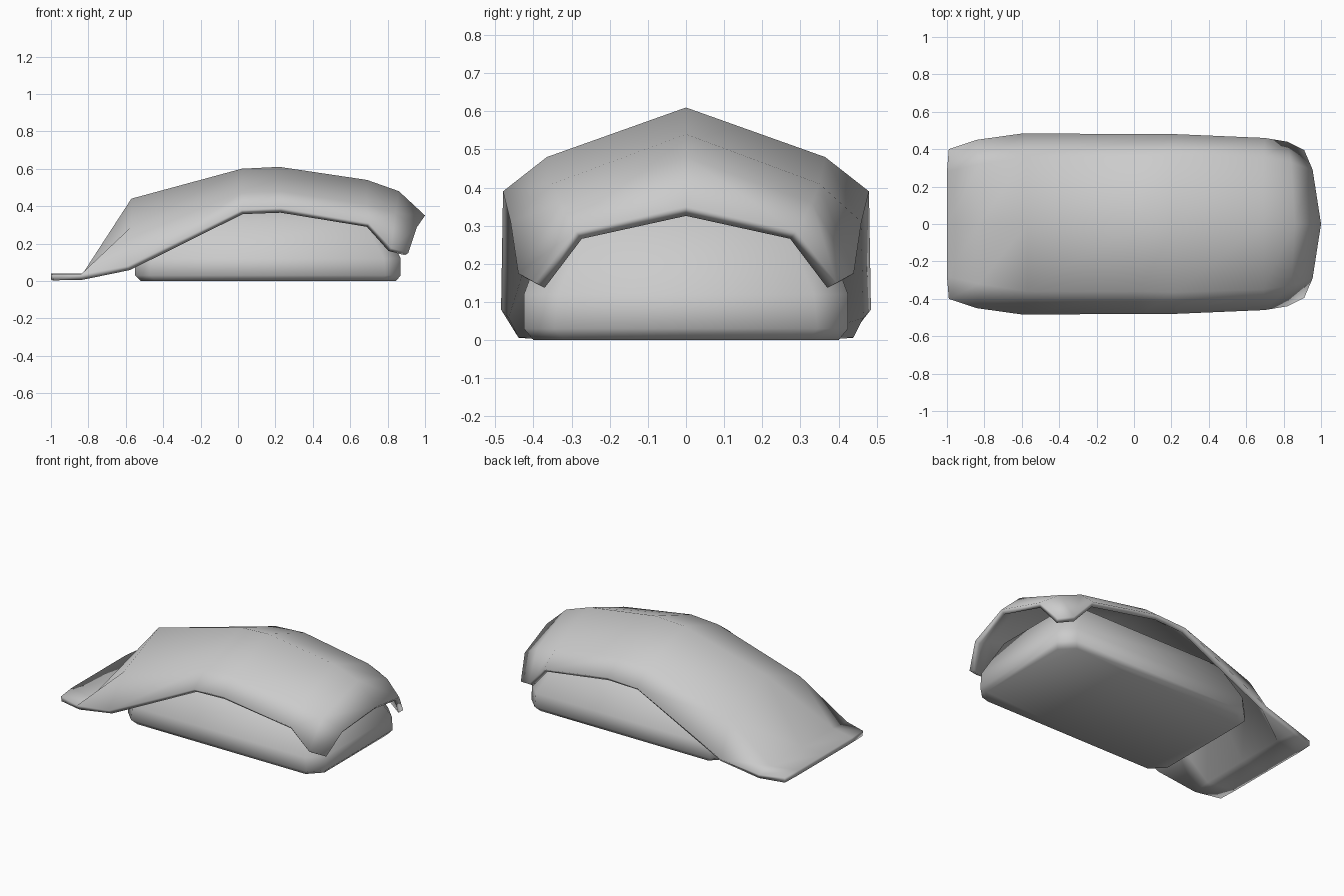
import bpy, math

if "Cube" in bpy.data.objects:
    bpy.data.objects.remove(bpy.data.objects["Cube"])


def add_object(name, verts, faces, angle):
    mesh = bpy.data.meshes.new(name)
    mesh.from_pydata(verts, [], faces)
    mesh.update()
    ob = bpy.data.objects.new(name, mesh)
    bpy.context.collection.objects.link(ob)
    bpy.ops.object.select_all(action='DESELECT')
    bpy.context.view_layer.objects.active = ob
    ob.select_set(True)
    bpy.ops.object.shade_smooth_by_angle(angle=math.radians(angle))
    return ob


# Draped slice: stations along x, each as centre, shoulder and edge points (x, y, z)
stations = [
    [(-1.00, 0, .04), (-1.00, .28, .04), (-.99, .40, .035)],
    [(-.83, 0, .04), (-.83, .32, .04), (-.84, .45, .035)],
    [(-.57, 0, .44), (-.57, .36, .29), (-.59, .485, .08)],
    [(.02, 0, .60), (.02, .36, .47), (.02, .48, .38)],
    [(.22, 0, .61), (.22, .365, .48), (.23, .48, .39)],
    [(.69, 0, .54), (.69, .35, .41), (.70, .46, .31)],
    [(.86, 0, .48), (.84, .33, .36), (.82, .44, .175)],
    [(1.00, 0, .35), (.955, .29, .285), (.91, .395, .15)],
]
verts = []
for centre, shoulder, edge in stations:
    for (x, y, z), s in ((edge, -1), (shoulder, -1), (centre, 1),
                         (shoulder, 1), (edge, 1)):
        verts.append((x, s * y, z))
faces = [(5 * i + j, 5 * i + 5 + j, 5 * i + 6 + j, 5 * i + 1 + j)
         for i in range(len(stations) - 1) for j in range(4)]
slice_ob = add_object("fish_slice", verts, faces, 70)
solid = slice_ob.modifiers.new("thickness", 'SOLIDIFY')
solid.thickness = .032
solid.offset = -1
bpy.ops.object.modifier_move_to_index(modifier="thickness", index=0)

# Rice block: stacked rectangles with cut corners (x min, x max, half y, z, cut)
rings = [
    (-.52, .845, .40, 0, .08),
    (-.55, .87, .425, .03, .08),
    (-.55, .87, .425, .12, .09),
    (-.44, .77, .35, .32, .10),
    (-.20, .60, .18, .43, .08),
]
verts, faces = [], []
for a, b, h, z, c in rings:
    verts += [(a + c, -h, z), (b - c, -h, z), (b, -h + c, z), (b, h - c, z),
              (b - c, h, z), (a + c, h, z), (a, h - c, z), (a, -h + c, z)]
for r in range(len(rings) - 1):
    for k in range(8):
        n = (k + 1) % 8
        faces.append((8 * r + k, 8 * r + n, 8 * r + 8 + n, 8 * r + 8 + k))
faces.append(tuple(range(7, -1, -1)))
faces.append(tuple(range(8 * len(rings) - 8, 8 * len(rings))))
add_object("rice_block", verts, faces, 50)
